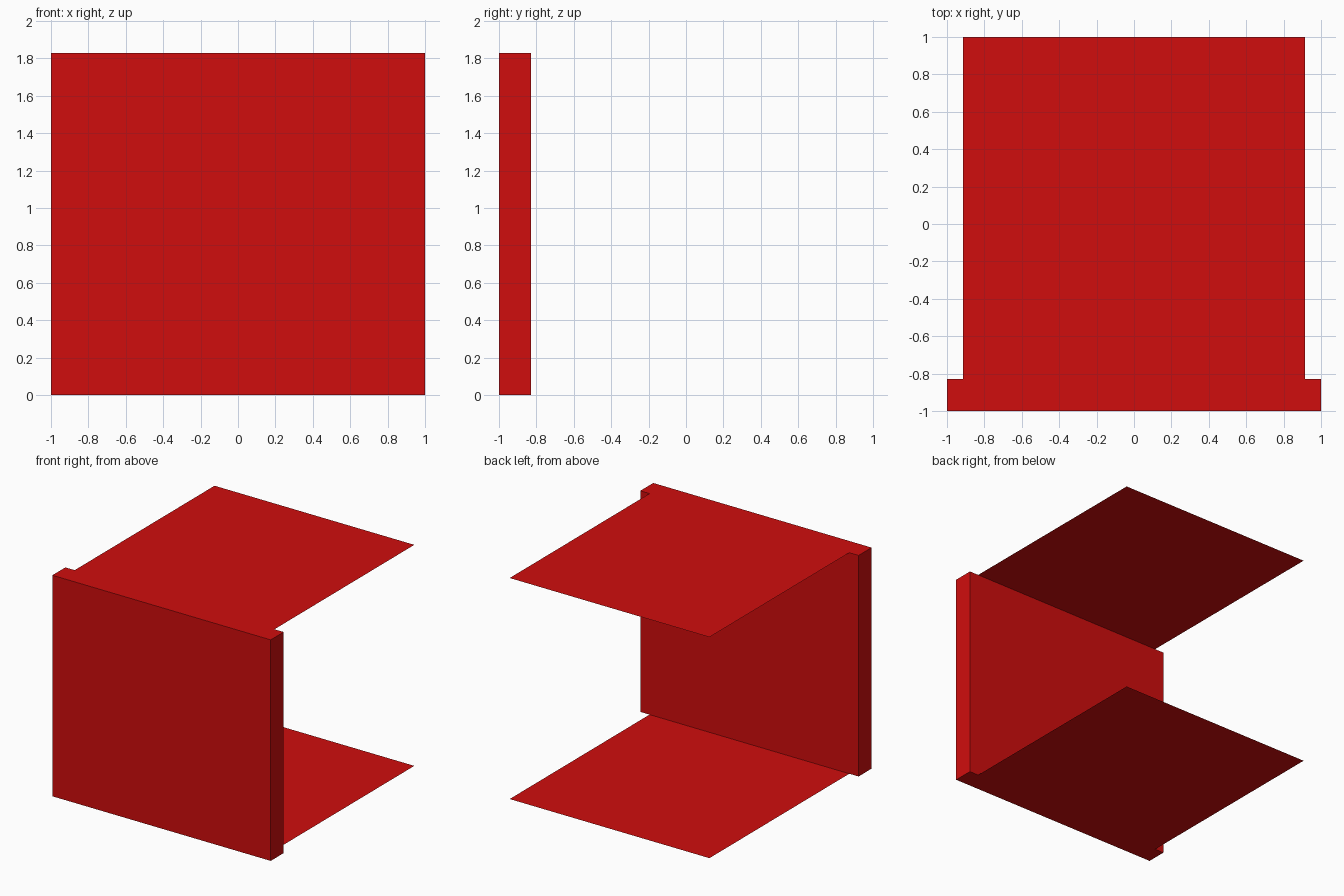
import bpy

if "Cube" in bpy.data.objects:
    bpy.data.objects.remove(bpy.data.objects["Cube"])

HEIGHT = 1.83      # overall height
WALL_BACK = -0.83  # rear face of the front slab

red = bpy.data.materials.new("red")
red.diffuse_color = (0.63, 0.004, 0.004, 1)
red.use_nodes = True
red.node_tree.nodes["Principled BSDF"].inputs["Base Color"].default_value = red.diffuse_color


def fit(obj, name, low, high):
    """Name, size and place a unit primitive between two corners."""
    obj.name = name
    obj.location = [(a + b) / 2 for a, b in zip(low, high)]
    obj.scale = [(b - a) or 1 for a, b in zip(low, high)]
    obj.data.materials.append(red)
    bpy.ops.object.transform_apply(location=True, rotation=False, scale=True)


# Thick front slab
bpy.ops.mesh.primitive_cube_add(size=1)
fit(bpy.context.object, "front_slab", (-1, -1, 0), (1, WALL_BACK, HEIGHT))

# Paper-thin panels, flush with the slab's bottom and top
for name, z in (("bottom_panel", 0), ("top_panel", HEIGHT)):
    bpy.ops.mesh.primitive_plane_add(size=1)
    fit(bpy.context.object, name, (-0.915, WALL_BACK, z), (0.915, 1, z))
